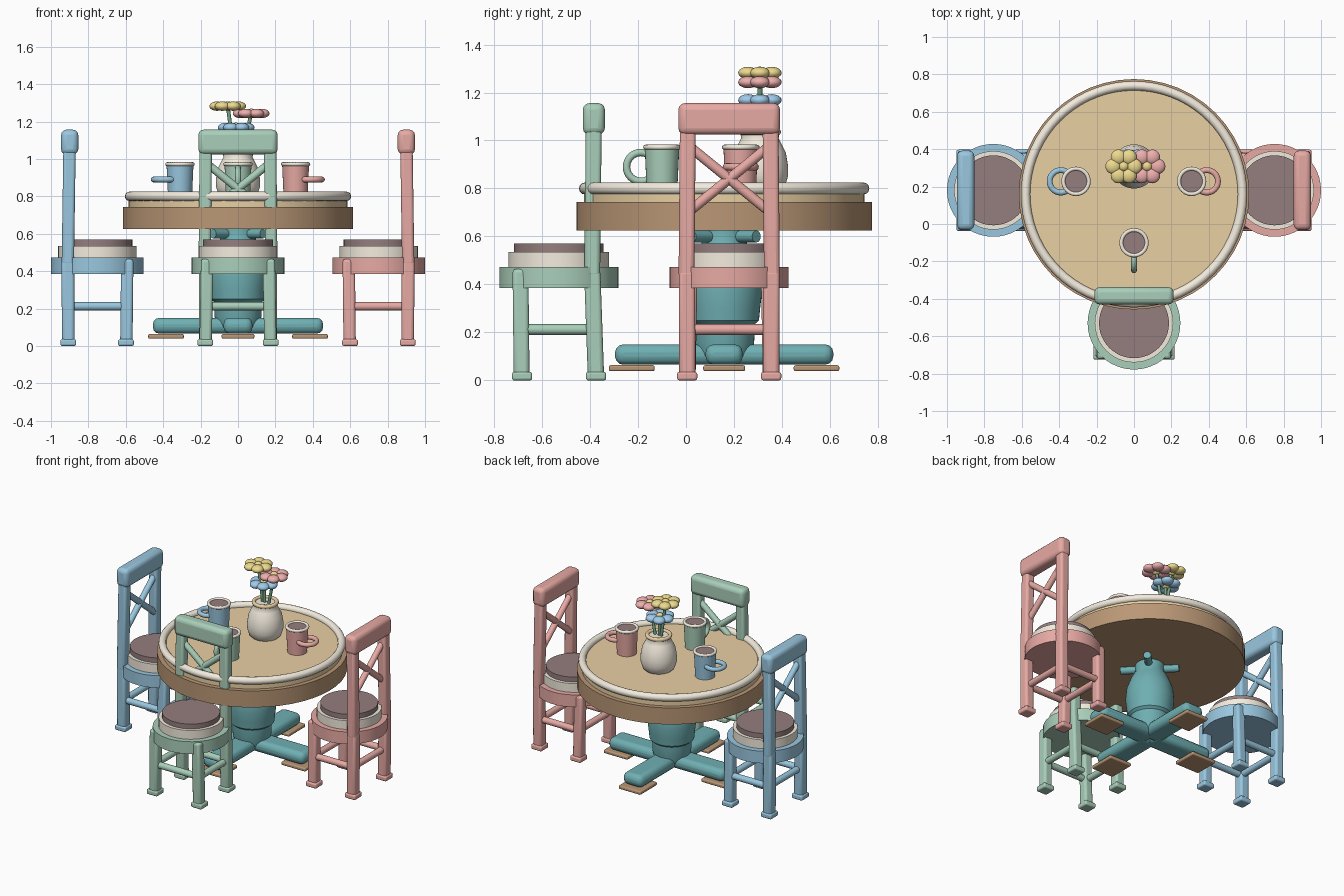
import bpy, bmesh, math
from mathutils import Vector, Matrix

if "Cube" in bpy.data.objects:
    bpy.data.objects.remove(bpy.data.objects["Cube"])

MATS = {}
COL = dict(teal=(.16, .43, .45), wood=(.49, .31, .18), top=(.82, .63, .37), cream=(.90, .84, .73),
           dark=(.30, .21, .21), blue=(.32, .57, .74), green=(.40, .62, .49), red=(.80, .40, .37),
           yellow=(.85, .70, .27), petal_blue=(.35, .60, .83), petal_red=(.85, .43, .42), stem=(.18, .38, .23))


def finish(name, bm, col, xf=None, bevel=0):
    if xf:
        bm.transform(xf)
    bmesh.ops.recalc_face_normals(bm, faces=bm.faces)
    me = bpy.data.meshes.new(name)
    bm.to_mesh(me)
    bm.free()
    ob = bpy.data.objects.new(name, me)
    bpy.context.collection.objects.link(ob)
    if col not in MATS:
        MATS[col] = bpy.data.materials.new(col)
        MATS[col].diffuse_color = (*COL[col], 1)
    me.materials.append(MATS[col])
    if bevel:
        m = ob.modifiers.new("bevel", 'BEVEL')
        m.width, m.segments = bevel, 3
    bpy.ops.object.select_all(action='DESELECT')
    ob.select_set(True)
    bpy.context.view_layer.objects.active = ob
    bpy.ops.object.shade_smooth_by_angle(angle=math.radians(40))
    return ob


def lathe(name, profile, col, at=(0, 0, 0), xf=None, n=48):
    """Revolve (radius, z) points around z."""
    bm = bmesh.new()
    rings = [[bm.verts.new((r * math.cos(2 * math.pi * i / n), r * math.sin(2 * math.pi * i / n), z))
              for i in range(n)] for r, z in profile]
    for a, b in zip(rings, rings[1:]):
        for i in range(n):
            bm.faces.new((a[i], a[(i + 1) % n], b[(i + 1) % n], b[i]))
    bm.faces.new(rings[0])
    bm.faces.new(rings[-1])
    return finish(name, bm, col, (xf or Matrix()) @ Matrix.Translation(at))


def disc(name, r, z0, z1, col, at=(0, 0, 0), xf=None):
    return lathe(name, [(r, z0), (r, z1)], col, at, xf)


def torus(name, R, r, col, at, rot=None, n=48, m=12):
    bm = bmesh.new()
    v = [[bm.verts.new(((R + r * math.cos(b)) * math.cos(a), (R + r * math.cos(b)) * math.sin(a), r * math.sin(b)))
          for b in (2 * math.pi * j / m for j in range(m))] for a in (2 * math.pi * i / n for i in range(n))]
    for i in range(n):
        for j in range(m):
            k, l = (i + 1) % n, (j + 1) % m
            bm.faces.new((v[i][j], v[k][j], v[k][l], v[i][l]))
    return finish(name, bm, col, Matrix.Translation(at) @ (rot or Matrix()))


def box(name, c, s, col, xf=None, bevel=0.015):
    bm = bmesh.new()
    bmesh.ops.create_cube(bm, size=1, matrix=Matrix.Translation(c) @ Matrix.Diagonal((*s, 1)))
    return finish(name, bm, col, xf, bevel)


def bar(name, p, q, w, col, xf=None, d=None, rounded=False):
    """Square beam or round rod from p to q."""
    p, q = Vector(p), Vector(q)
    v = q - p
    rot = Vector((0, 0, 1)).rotation_difference(v).to_matrix().to_4x4()
    m = Matrix.Translation((p + q) / 2) @ rot
    bm = bmesh.new()
    if rounded:
        bmesh.ops.create_cone(bm, cap_ends=True, segments=16, radius1=w / 2, radius2=w / 2, depth=v.length, matrix=m)
        return finish(name, bm, col, xf)
    bmesh.ops.create_cube(bm, size=1, matrix=m @ Matrix.Diagonal((w, d or w, v.length, 1)))
    return finish(name, bm, col, xf, 0.016)


# Table
T = (0, .159, 0)
TX = Matrix.Translation(T)
disc("table_apron", .616, .625, .743, "wood", T)
disc("table_top", .585, .743, .795, "top", T)
torus("table_rim", .58, .025, "cream", (0, .159, .8), n=72)
lathe("pedestal", [(.11, .1), (.125, .155), (.128, .235), (.145, .25), (.15, .30), (.158, .37),
                   (.15, .45), (.12, .53), (.095, .57), (.095, .63)], "teal", T)
for a in (45, 135):
    r = TX @ Matrix.Rotation(math.radians(a), 4, 'Z')
    bar("top_bracket", (-.19, 0, .6), (.19, 0, .6), .05, "teal", r, rounded=True)
for a in range(4):
    r = TX @ Matrix.Rotation(math.pi / 2 * a, 4, 'Z')
    box("pedestal_foot", (.2275, 0, .108), (.455, .155, .085), "teal", r, .035)
    box("foot_pad", (.385, 0, .051), (.19, .175, .025), "wood", r, .008)


def chair(col, x, y, angle, y0, y1):
    """Chair with its back on local +y; posts go from y0 at the seat to y1 at the top."""
    X = Matrix.Translation((x, y, 0)) @ Matrix.Rotation(math.radians(angle), 4, 'Z')
    disc("seat_frame", .248, .385, .472, col, xf=X)
    disc("seat_cushion", .21, .472, .535, "cream", xf=X)
    disc("seat_pad", .187, .535, .57, "dark", xf=X)
    for s in (-1, 1):
        bar("front_leg", (s * .173, -.155, .01), (s * .165, -.16, .465), .066, col, X)
        bar("back_leg", (s * .175, .155, .01), (s * .176, y0, .46), .068, col, X)
        bar("back_post", (s * .178, y0, .43), (s * .172, y1, 1.11), .066, col, X)
        for fy in (-.153, .155):
            box("leg_shoe", (s * .175, fy, .018), (.084, .084, .036), col, X, .01)
        bar("side_stretcher", (s * .174, -.155, .212), (s * .174, .155, .212), .045, col, X, rounded=True)
        bar("cross_brace", (-s * .16, y1 - .002, .71), (s * .16, y1, .97), .042, col, X, rounded=True)
    for fy in (-.155, .15):
        bar("end_stretcher", (-.174, fy, .212), (.174, fy, .212), .045, col, X, rounded=True)
    box("top_rail", (0, y1, 1.09), (.424, .092, .132), col, X, .028)


chair("green", 0, -.53, 0, .139, .146)
chair("blue", -.752, .18, 90, .158, .148)
chair("red", .752, .18, -90, .158, .148)


# Mugs: handle lies flat on the side pair, stands upright on the front one
def mug(col, x, y, hx, hy, rot=None):
    lathe("mug_body", [(.064, .795), (.072, .97)], col, (x, y, 0), n=32)
    torus("mug_rim", .068, .0105, "cream", (x, y, .972), n=32)
    disc("coffee", .061, .95, .974, "dark", (x, y, 0))
    torus("mug_handle", .06, .0155, col, (x + hx, y + hy, .89), rot, n=32)


mug("blue", -.31, .228, -.081, 0)
mug("red", .308, .228, .081, 0)
mug("green", 0, -.1, 0, -.088, Matrix.Rotation(math.pi / 2, 4, 'Y'))

# Vase
V = (0, .308, 0)
lathe("vase", [(.09, .795), (.105, .81), (.117, .85), (.118, .89), (.108, .95), (.088, .99), (.078, 1.01), (.082, 1.035)],
      "cream", V)
torus("vase_rim", .075, .013, "top", (0, .308, 1.035))


def blob(name, c, s, col):
    bm = bmesh.new()
    bmesh.ops.create_uvsphere(bm, u_segments=20, v_segments=12, radius=1)
    finish(name, bm, col, Matrix.Translation(c) @ Matrix.Diagonal((*s, 1)))


# Flowers
for col, x, z in (("yellow", -.055, 1.282), ("petal_red", .07, 1.243), ("petal_blue", -.01, 1.168)):
    bar("stem", (x * .3, .308, 1.0), (x, .308, z), .02, "stem", rounded=True)
    blob("flower_centre", (x, .308, z), (.028, .028, .026), "yellow")
    for i in range(6):
        a = math.pi / 3 * i
        blob("petal", (x + .057 * math.cos(a), .308 + .057 * math.sin(a), z), (.041, .041, .025), col)

for m in bpy.data.materials:
    if m.users and not m.is_grease_pencil:
        m.use_nodes = True
        m.node_tree.nodes["Principled BSDF"].inputs["Base Color"].default_value = m.diffuse_color
